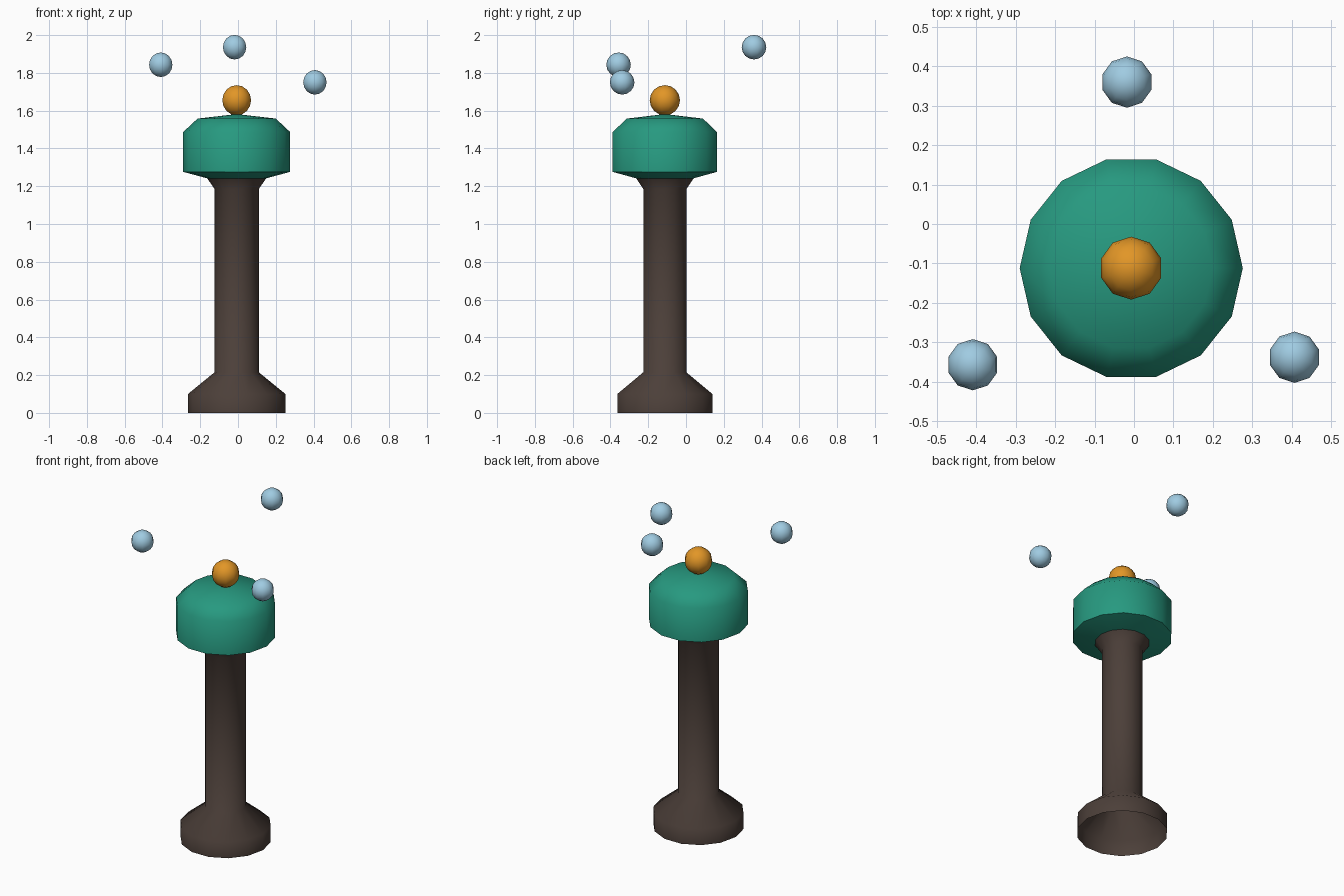
import bpy, bmesh, math

if "Cube" in bpy.data.objects:
    bpy.data.objects.remove(bpy.data.objects["Cube"])

CX, CY = -0.007, -0.112   # axis of the pillar
SIDES = 14


def material(name, rgb):
    m = bpy.data.materials.new(name)
    m.diffuse_color = (*rgb, 1.0)
    m.use_nodes = True
    m.node_tree.nodes["Principled BSDF"].inputs["Base Color"].default_value = m.diffuse_color
    return m


BROWN = material("dark brown", (0.072, 0.050, 0.041))
TEAL = material("teal green", (0.020, 0.320, 0.215))
ORANGE = material("amber orange", (0.760, 0.305, 0.020))
BLUE = material("pale blue", (0.350, 0.600, 0.760))


def finish(name, bm, mat, loc):
    mesh = bpy.data.meshes.new(name)
    for f in bm.faces:
        f.smooth = True
    bm.to_mesh(mesh)
    bm.free()
    mesh.set_sharp_from_angle(angle=math.radians(60))
    mesh.materials.append(mat)
    ob = bpy.data.objects.new(name, mesh)
    ob.location = loc
    bpy.context.collection.objects.link(ob)
    return ob


def lathe(name, profile, mat):
    """Turn (radius, z) points, listed bottom to top, around the pillar axis."""
    bm = bmesh.new()
    rings = []
    for r, z in profile:
        if r == 0:
            rings.append([bm.verts.new((0, 0, z))] * SIDES)
        else:
            rings.append([bm.verts.new((r * math.cos(2 * math.pi * i / SIDES),
                                        r * math.sin(2 * math.pi * i / SIDES), z))
                          for i in range(SIDES)])
    for low, high in zip(rings, rings[1:]):
        for i in range(SIDES):
            j = (i + 1) % SIDES
            quad = [low[i], low[j], high[j], high[i]]
            bm.faces.new(list(dict.fromkeys(quad)))
    return finish(name, bm, mat, (CX, CY, 0))


def ball(name, radius, loc, mat):
    bm = bmesh.new()
    bmesh.ops.create_uvsphere(bm, u_segments=10, v_segments=8, radius=radius)
    return finish(name, bm, mat, loc)


# Hollow pillar with a wide foot and a small flare under the cap
lathe("pillar", [(0.258, 0), (0.258, 0.10), (0.117, 0.215),
                 (0.117, 1.185), (0.156, 1.242)], BROWN)

# Rounded cap
lathe("cap", [(0, 1.228), (0.12, 1.232), (0.283, 1.276), (0.283, 1.487),
              (0.207, 1.558), (0, 1.582)], TEAL)

# Orb resting on the cap
ball("top_orb", 0.08, (CX, CY, 1.655), ORANGE)

# Three floating orbs
for i, loc in enumerate([(-0.018, 0.36, 1.936), (-0.409, -0.357, 1.843),
                         (0.407, -0.338, 1.75)]):
    ball(f"floating_orb_{i + 1}", 0.065, loc, BLUE)
